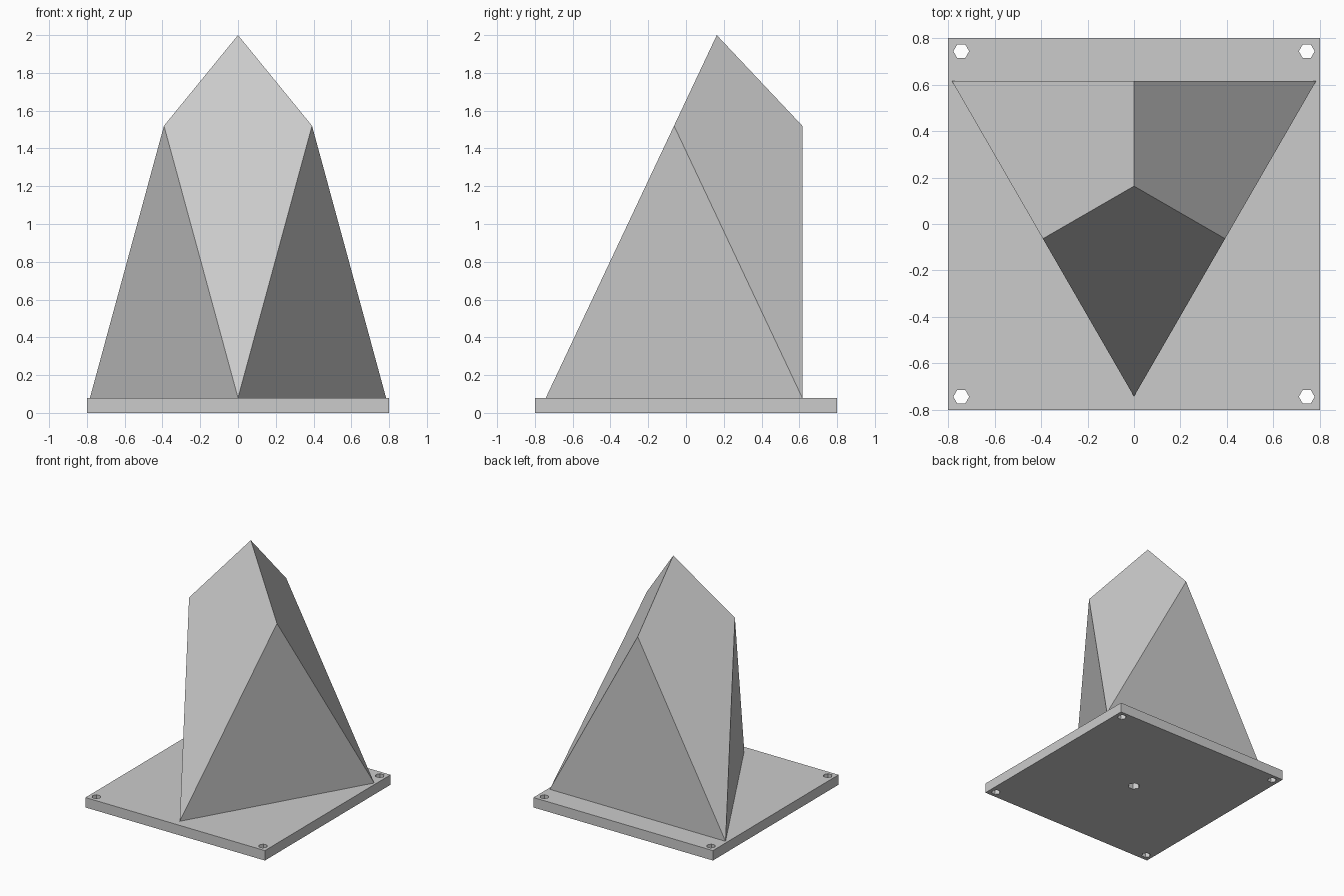
import bpy
import bmesh
from math import cos, sin, radians
from mathutils import Vector

default = bpy.data.objects.get("Cube")
if default:
    bpy.data.objects.remove(default, do_unlink=True)

# One plain grey for everything
GREY = (0.6, 0.6, 0.6, 1.0)
grey = bpy.data.materials.new("light_grey")
grey.use_nodes = True
grey.diffuse_color = GREY
grey.node_tree.nodes["Principled BSDF"].inputs["Base Color"].default_value = GREY

PLATE_HALF = 0.8
PLATE_TOP = 0.08


def make_object(name, bm):
    bmesh.ops.recalc_face_normals(bm, faces=bm.faces)
    mesh = bpy.data.meshes.new(name)
    bm.to_mesh(mesh)
    bm.free()
    mesh.materials.append(grey)
    obj = bpy.data.objects.new(name, mesh)
    bpy.context.scene.collection.objects.link(obj)
    return obj


def ring(cx, cy, z, radius, count, start):
    """Evenly spaced points on a level circle."""
    angles = [radians(start + i * 360 / count) for i in range(count)]
    return [Vector((cx + radius * cos(a), cy + radius * sin(a), z)) for a in angles]


def add_prism(bm, outline, height):
    face = bm.faces.new([bm.verts.new(p) for p in outline])
    extruded = bmesh.ops.extrude_face_region(bm, geom=[face])["geom"]
    top = [v for v in extruded if isinstance(v, bmesh.types.BMVert)]
    bmesh.ops.translate(bm, verts=top, vec=(0, 0, height))


# Square base plate
bm = bmesh.new()
corners = [(-1, -1), (1, -1), (1, 1), (-1, 1)]
add_prism(bm, [Vector((x * PLATE_HALF, y * PLATE_HALF, 0)) for x, y in corners], PLATE_TOP)
plate = make_object("base_plate", bm)

# Hexagonal holes: one per corner and a wider one in the middle
bm = bmesh.new()
for x, y in corners:
    add_prism(bm, ring(x * 0.743, y * 0.743, -0.1, 0.034, 6, 0), 0.3)
add_prism(bm, ring(0, 0, -0.1, 0.046, 6, 0), 0.3)
cutter = make_object("hole_cutter", bm)
cutter.hide_render = True

drill = plate.modifiers.new("holes", "BOOLEAN")
drill.operation = "DIFFERENCE"
drill.solver = "EXACT"
drill.object = cutter
bpy.context.view_layer.objects.active = plate
bpy.ops.object.modifier_apply(modifier=drill.name)
bpy.data.objects.remove(cutter, do_unlink=True)

# Faceted body: upright triangular walls between three kites that meet at the apex
AXIS_Y = 0.163
FOOT_RADIUS = 0.905
bm = bmesh.new()
feet = [bm.verts.new(p) for p in ring(0, AXIS_Y, PLATE_TOP, FOOT_RADIUS, 3, -90)]
shoulders = [bm.verts.new(p) for p in ring(0, AXIS_Y, 1.52, FOOT_RADIUS / 2, 3, -30)]
apex = bm.verts.new((0, AXIS_Y, 2.0))
for i in range(3):
    bm.faces.new((feet[i], feet[(i + 1) % 3], shoulders[i]))
    bm.faces.new((feet[i], shoulders[i], apex, shoulders[i - 1]))
bm.faces.new(feet[::-1])
make_object("faceted_body", bm)
